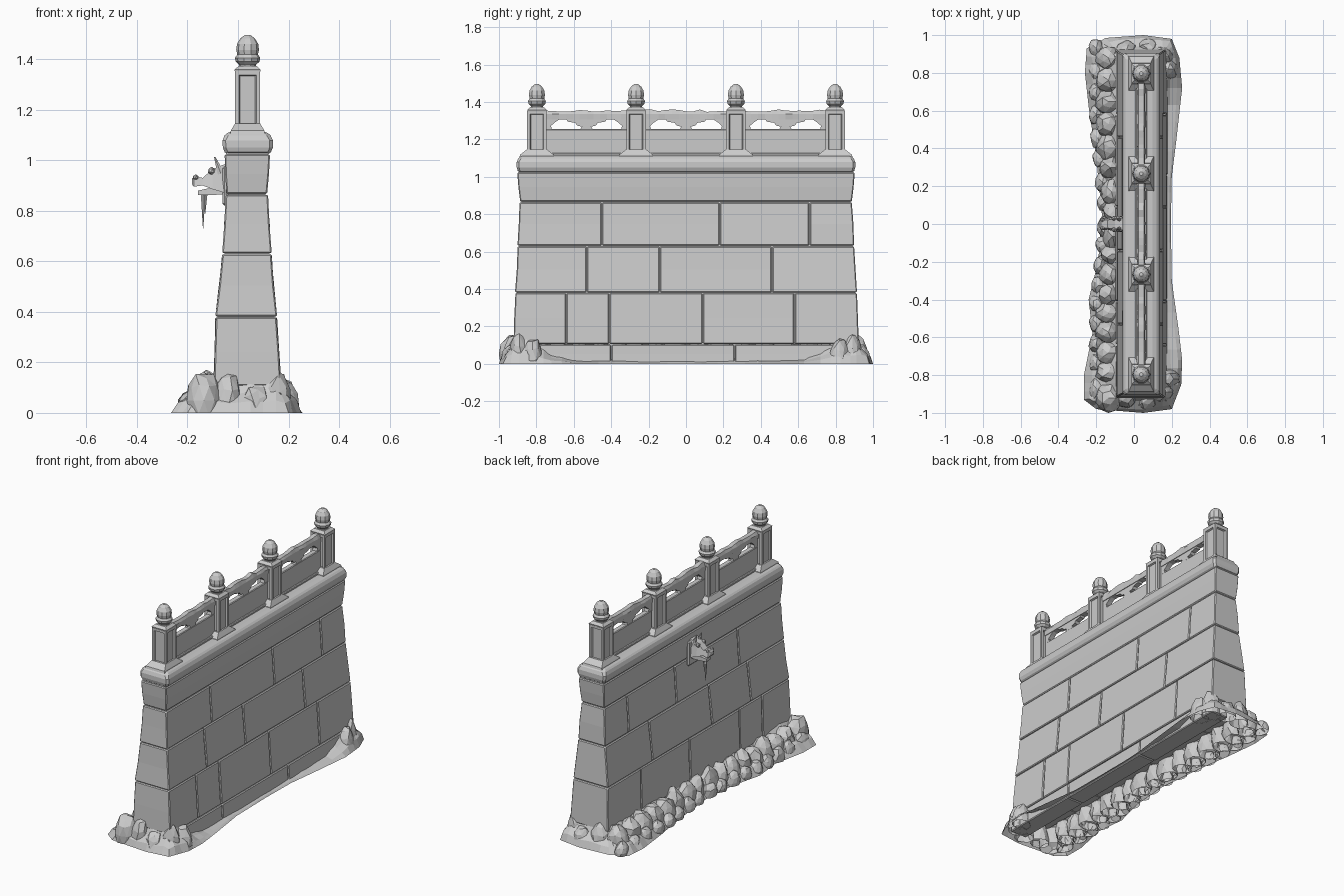
import bpy, bmesh, math, random
from mathutils import Vector, Matrix

random.seed(4)
cube = bpy.data.objects.get("Cube")
if cube:
    bpy.data.objects.remove(cube, do_unlink=True)

stone = bpy.data.materials.new("grey stone")
stone.use_nodes = True
GREY = (0.6, 0.6, 0.6, 1)
stone.diffuse_color = GREY
stone.node_tree.nodes["Principled BSDF"].inputs["Base Color"].default_value = GREY


def finish(bm, name, bevel=0, fix=True):
    if fix:
        bmesh.ops.recalc_face_normals(bm, faces=bm.faces)
    mesh = bpy.data.meshes.new(name)
    bm.to_mesh(mesh)
    bm.free()
    ob = bpy.data.objects.new(name, mesh)
    ob.data.materials.append(stone)
    bpy.context.scene.collection.objects.link(ob)
    if bevel:
        mod = ob.modifiers.new("worn edges", "BEVEL")
        mod.width = bevel
        mod.segments = 1
    return ob


def loft(bm, rings, caps=True):
    """Join rings of points into a skin."""
    loops = [[bm.verts.new(p) for p in r] for r in rings]
    n = len(loops[0])
    for a, b in zip(loops, loops[1:]):
        for i in range(n):
            j = (i + 1) % n
            bm.faces.new((a[i], a[j], b[j], b[i]))
    if caps:
        bm.faces.new(loops[0][::-1])
        bm.faces.new(loops[-1])


def rect(x0, x1, y0, y1, z):
    return [(x0, y0, z), (x1, y0, z), (x1, y1, z), (x0, y1, z)]


def box(bm, x0, x1, y0, y1, z0, z1):
    loft(bm, [rect(x0, x1, y0, y1, z0), rect(x0, x1, y0, y1, z1)])


def prism(bm, pts, x0, x1):
    """Extrude a (y, z) outline along x."""
    loft(bm, [[(x, y, z) for y, z in pts] for x in (x0, x1)])


# Wall batter: height, back x, front x, half length
BATTER = [(0, -0.1, 0.175, 0.925), (0.15, -0.092, 0.166, 0.92), (0.4, -0.086, 0.15, 0.91),
          (0.64, -0.058, 0.129, 0.897), (0.87, -0.045, 0.115, 0.886), (1.03, -0.052, 0.126, 0.902)]


def section(z):
    for a, b in zip(BATTER, BATTER[1:]):
        if z <= b[0]:
            t = (z - a[0]) / (b[0] - a[0])
            return [p + (q - p) * t for p, q in zip(a[1:], b[1:])]
    return BATTER[-1][1:]


# Coursed stone blocks: bottom, top, joints along y
COURSES = [(0, 0.105, [-0.4, 0.26]), (0.105, 0.38, [-0.64, -0.41, 0.09, 0.58]),
           (0.38, 0.63, [-0.53, -0.14, 0.46]), (0.63, 0.865, [-0.45, 0.18, 0.66]),
           (0.865, 1.025, [])]
GAP = 0.002
bm = bmesh.new()
for z0, z1, joints in COURSES:
    cuts = [None] + joints + [None]
    for a, b in zip(cuts, cuts[1:]):
        rings = []
        for z in (z0 + GAP, (z0 + z1) / 2, z1 - GAP):
            x0, x1, h = section(z)
            if z1 < 0.2:
                x0 = 0.06
            bulge = random.uniform(0, 0.004)
            ya = -h - bulge if a is None else a + GAP
            yb = h + bulge if b is None else b - GAP
            rings.append(rect(x0 - bulge, x1 + bulge, ya, yb, z))
        loft(bm, rings)
finish(bm, "wall_blocks", 0.005)

bm = bmesh.new()
rings = []
for z in (0.11, 0.4, 0.64, 0.87, 1.03):
    x0, x1, h = section(z)
    rings.append(rect(x0 + 0.006, x1 - 0.006, -h + 0.006, h - 0.006, z))
loft(bm, rings)
finish(bm, "wall_core")

# Coping with a sloped top
bm = bmesh.new()
loft(bm, [rect(x0, x1, -h, h, z) for z, x0, x1, h in
          [(1.02, -0.048, 0.125, 0.896), (1.05, -0.06, 0.138, 0.905), (1.09, -0.062, 0.138, 0.905),
           (1.115, -0.035, 0.11, 0.88)]])
finish(bm, "coping", 0.012)

# Railing posts, plinths and bud finials
CX = 0.038
POSTS = [-0.797, -0.267, 0.267, 0.797]
for k, py in enumerate(POSTS):
    bm = bmesh.new()
    box(bm, CX - 0.05, CX + 0.05, py - 0.052, py + 0.052, 1.1, 1.352)
    bmesh.ops.recalc_face_normals(bm, faces=bm.faces)
    sides = [f for f in bm.faces if abs(f.normal.z) < 0.5]
    bmesh.ops.inset_individual(bm, faces=sides, thickness=0.022)
    bmesh.ops.inset_individual(bm, faces=sides, thickness=0.006, depth=-0.01)
    loft(bm, [rect(CX - r, CX + r, py - r, py + r, z)
              for r, z in [(0.05, 1.35), (0.052, 1.358), (0.036, 1.372)]])
    finish(bm, f"post_{k + 1}", fix=False)

    bm = bmesh.new()
    loft(bm, [rect(CX - u, CX + u, py - v, py + v, z)
              for u, v, z in [(0.07, 0.095, 1.1), (0.066, 0.09, 1.118), (0.05, 0.055, 1.145)]])
    finish(bm, f"post_plinth_{k + 1}")

    bm = bmesh.new()
    bud = [(0.034, 1.365), (0.034, 1.378), (0.047, 1.39), (0.05, 1.405), (0.041, 1.418),
           (0.045, 1.437), (0.042, 1.46), (0.029, 1.482), (0.01, 1.496)]
    loft(bm, [[(CX + r * math.cos(a), py + r * math.sin(a), z)
               for a in [math.tau * i / 10 for i in range(10)]] for r, z in bud])
    ob = finish(bm, f"finial_{k + 1}")

# Railing panels: solid lower slab, pierced band, worn handrail
for k, (pa, pb) in enumerate(zip(POSTS, POSTS[1:])):
    a, b = pa + 0.045, pb - 0.045
    m = (a + b) / 2
    bm = bmesh.new()
    box(bm, CX - 0.03, CX + 0.03, a, b, 1.1, 1.127)
    box(bm, CX - 0.018, CX + 0.018, a, b, 1.12, 1.255)
    finish(bm, f"panel_slab_{k + 1}", 0.004)

    bm = bmesh.new()
    for s in (-1, 1):
        e = m + s * (b - a) / 2
        prism(bm, [(e, 1.25), (e - s * 0.036, 1.25), (e - s * 0.03, 1.272), (e - s * 0.05, 1.29),
                   (e - s * 0.08, 1.31), (e, 1.31)], CX - 0.016, CX + 0.016)
    half = [(0.035, 1.25), (0.025, 1.268), (0.05, 1.274), (0.06, 1.288), (0.1, 1.295), (0.11, 1.31)]
    prism(bm, [(m + y, z) for y, z in half] + [(m - y, z) for y, z in half[::-1]],
          CX - 0.016, CX + 0.016)
    finish(bm, f"pierced_band_{k + 1}")

    bm = bmesh.new()
    steps = 12
    rings = []
    for i in range(steps + 1):
        y = a + (b - a) * i / steps
        top = 1.352 + random.uniform(-0.005, 0.008)
        w = 0.022 + random.uniform(-0.003, 0.003)
        rings.append([(CX - 0.02, y, 1.305), (CX + 0.02, y, 1.305), (CX + w, y, 1.335),
                      (CX + 0.014, y, top), (CX - 0.014, y, top), (CX - w, y, 1.335)])
    loft(bm, rings)
    finish(bm, f"handrail_{k + 1}")

# Beast-head water spout on the back face
bm = bmesh.new()
box(bm, -0.062, -0.04, -0.045, 0.06, 0.82, 0.975)
finish(bm, "spout_plate", 0.008)


def lump(bm, loc, size, level=2, wobble=0.0):
    res = bmesh.ops.create_icosphere(bm, subdivisions=level, radius=1)
    for v in res["verts"]:
        r = 1 + random.uniform(-wobble, wobble)
        v.co = Vector([c * s * r + o for c, s, o in zip(v.co, size, loc)])


bm = bmesh.new()
loft(bm, [[(x, -w, z0), (x, w, z0), (x, w * 0.7, z1), (x, -w * 0.7, z1)] for x, w, z0, z1 in
          [(-0.05, 0.045, 0.87, 0.985), (-0.1, 0.04, 0.885, 0.965), (-0.14, 0.03, 0.9, 0.93),
           (-0.175, 0.034, 0.895, 0.937), (-0.182, 0.02, 0.905, 0.925)]])
loft(bm, [[(x, -w, z0), (x, w, z0), (x, w, z1), (x, -w, z1)] for x, w, z0, z1 in
          [(-0.05, 0.035, 0.865, 0.9), (-0.11, 0.03, 0.862, 0.89), (-0.158, 0.022, 0.862, 0.88)]])
for s in (-1, 1):
    lump(bm, (-0.105, s * 0.03, 0.958), (0.016, 0.014, 0.016), 1)
    lump(bm, (-0.168, s * 0.022, 0.932), (0.013, 0.012, 0.012), 1)
    bmesh.ops.create_cone(bm, cap_ends=True, segments=6, radius1=0.016, radius2=0.003, depth=0.07,
                          matrix=Matrix.Translation((-0.08, s * 0.025, 0.98))
                          @ Matrix.Rotation(-0.35, 4, "Y"))
finish(bm, "spout_head")

bm = bmesh.new()
for x, length in ((-0.138, 0.14), (-0.13, 0.08)):
    bmesh.ops.create_cone(bm, cap_ends=True, segments=6, radius1=0.001, radius2=0.011, depth=length,
                          matrix=Matrix.Translation((x, 0.0, 0.87 - length / 2)))
finish(bm, "spout_icicle")

# Ground skirt, open underneath, higher at the wall ends
EDGE = [(0.2, -0.98), (0.25, -0.85), (0.255, -0.72), (0.235, -0.55), (0.2, -0.3), (0.195, 0),
        (0.2, 0.25), (0.225, 0.45), (0.255, 0.72), (0.24, 0.88), (0.2, 0.98), (0.05, 1.0),
        (-0.15, 0.985), (-0.25, 0.93), (-0.26, 0.8), (-0.24, 0.62), (-0.2, 0.35), (-0.17, 0.05),
        (-0.19, -0.2), (-0.24, -0.4), (-0.22, -0.58), (-0.265, -0.8), (-0.265, -0.93), (-0.2, -0.98),
        (0.05, -1.0)]
outer = []
for i, p in enumerate(EDGE):
    q = EDGE[(i + 1) % len(EDGE)]
    for t in (0, 0.33, 0.67):
        outer.append((p[0] + (q[0] - p[0]) * t, p[1] + (q[1] - p[1]) * t))
rings = [[], [], [], []]
for x, y in outer:
    ix, iy = min(max(x, -0.075), 0.15), min(max(y, -0.9), 0.9)
    end = min(max((abs(y) - 0.58) / 0.24, 0), 1)
    h = 0.025 + 0.125 * end * end if x > 0.1 else 0.14
    h *= random.uniform(0.85, 1.15)
    for ring, (t, f) in zip(rings, [(0, 0), (0.2, 0.3), (0.6, 0.55), (1, 1)]):
        t += random.uniform(-0.06, 0.06) if 0 < t < 1 else 0
        ring.append((x + (ix - x) * t, y + (iy - y) * t, h * f))
bm = bmesh.new()
loft(bm, rings, caps=False)
finish(bm, "ground_skirt", fix=False)

# Boulders along the back face and around the ends
bm = bmesh.new()
y = -0.92
while y < 0.95:
    far = 0.05 * min(abs(y) / 0.5, 1)
    r = random.uniform(0.055, 0.08)
    lump(bm, (-0.11 - far * 0.5, y, 0.05), (0.05 + far * 0.4, r, random.uniform(0.08, 0.115)), 2, 0.1)
    lump(bm, (-0.15 - far, y + 0.05, 0.02), (0.04, r * 0.8, random.uniform(0.045, 0.065)), 2, 0.1)
    y += r * 1.7
for s in (-1, 1):
    for x, ey, z in ((-0.04, 0.92, 0.14), (0.07, 0.93, 0.09), (0.15, 0.89, 0.15), (0.18, 0.82, 0.12)):
        lump(bm, (x, s * ey, 0.02), (0.06, 0.055, z), 2, 0.1)
bmesh.ops.bisect_plane(bm, geom=bm.verts[:] + bm.edges[:] + bm.faces[:], plane_co=(0, 0, 0),
                       plane_no=(0, 0, 1), clear_inner=True)
finish(bm, "boulders")
